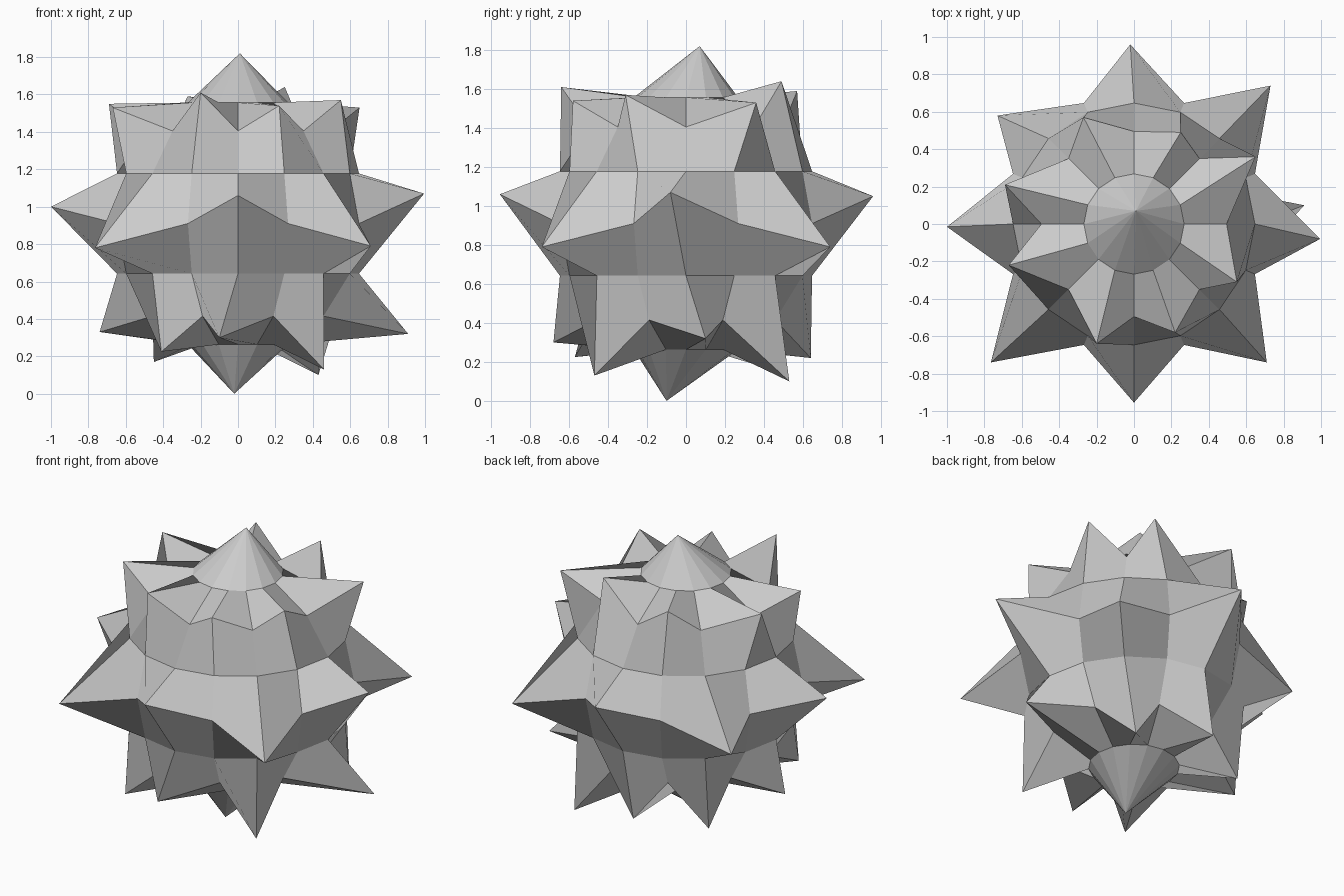
import bpy, bmesh, math
from mathutils import Vector

if "Cube" in bpy.data.objects:
    bpy.data.objects.remove(bpy.data.objects["Cube"])

R, CZ = 0.70, 0.91   # sphere radius and centre height

# Tips of the spikes, listed counter-clockwise around each ring
upper = [(.65, .36, 1.53), (.25, .49, 1.64), (-.27, .57, 1.59), (-.69, .21, 1.55),
         (-.67, -.22, 1.53), (-.20, -.64, 1.61), (.22, -.58, 1.54), (.55, -.31, 1.57)]
middle = [(.995, -.08, 1.07), (.73, .74, .79), (-.02, .96, 1.05), (-.73, .58, .79),
          (-1.0, -.015, 1.0), (-.765, -.74, .78), (0, -.955, 1.06), (.71, -.74, .79)]
lower = [(.91, .10, .32), (.43, .53, .10), (-.07, .64, .22), (-.45, .41, .17),
         (-.74, .04, .33), (-.41, -.57, .225), (-.10, -.68, .30), (.46, -.47, .13)]

# Faceted ball
bm = bmesh.new()
bmesh.ops.create_uvsphere(bm, u_segments=16, v_segments=8, radius=R)
bmesh.ops.translate(bm, verts=bm.verts, vec=(0, 0, CZ))
rest = [(v, v.co.copy()) for v in bm.verts]


def pull(lat, lon, tip):
    """Move the ball vertex at this latitude and longitude out to a tip."""
    lat, lon = math.radians(lat), math.radians(lon)
    p = Vector((R * math.cos(lat) * math.cos(lon),
                R * math.cos(lat) * math.sin(lon), CZ + R * math.sin(lat)))
    min(rest, key=lambda item: (item[1] - p).length)[0].co = tip


# Spikes on every second vertex of three rings
for lat, start, tips in ((45, 22.5, upper), (0, 0, middle), (-45, 0, lower)):
    for i, tip in enumerate(tips):
        pull(lat, start + 45 * i, tip)

# Pole spikes
pull(90, 0, (.01, .07, 1.82))
pull(-90, 0, (-.02, -.10, 0))

mesh = bpy.data.meshes.new("spiky_ball")
bm.to_mesh(mesh)
bm.free()
bpy.context.collection.objects.link(bpy.data.objects.new("spiky_ball", mesh))
